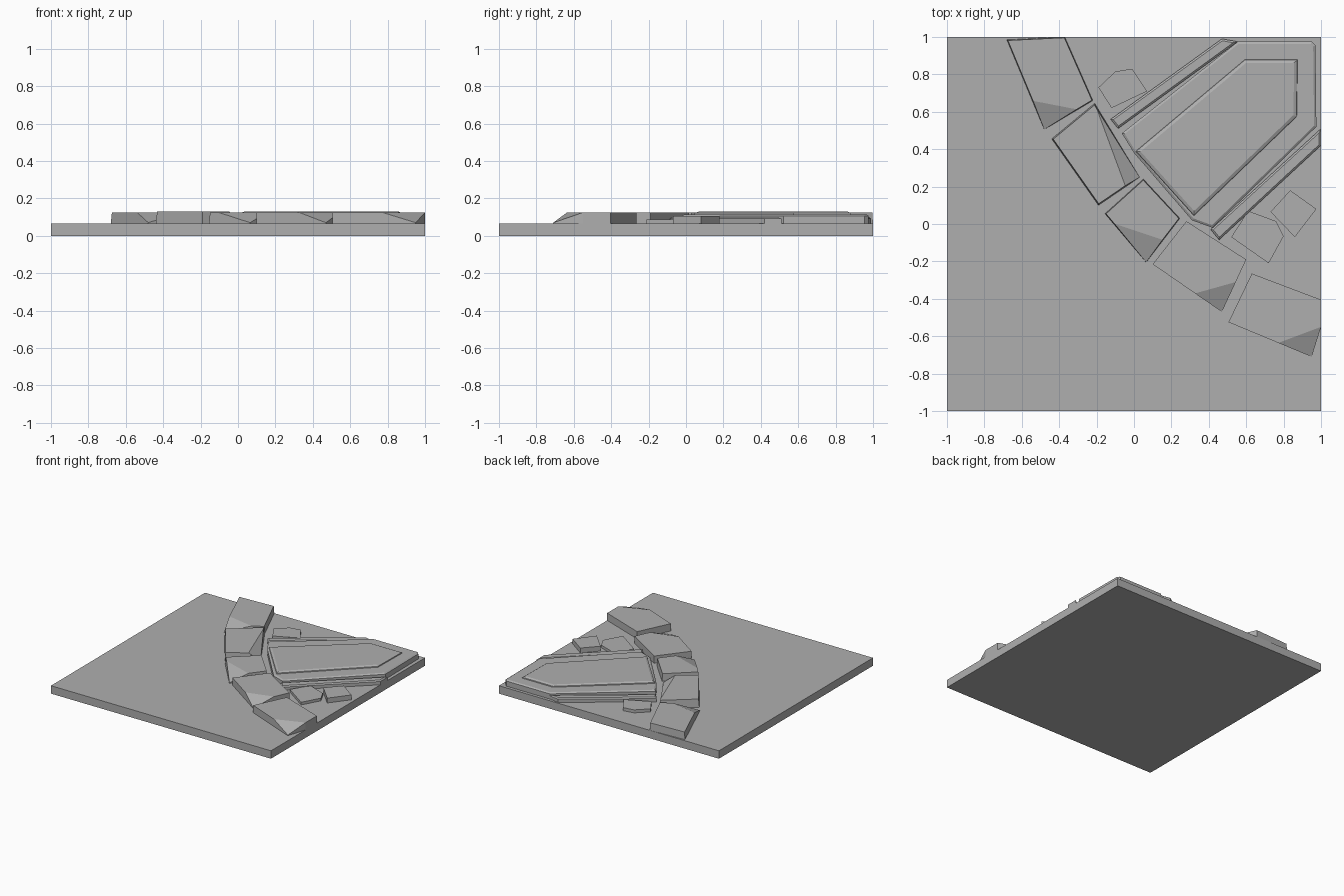
import bpy, bmesh
from mathutils import Vector

if "Cube" in bpy.data.objects:
    bpy.data.objects.remove(bpy.data.objects["Cube"])

# dark stone grey
stone_mat = bpy.data.materials.new("stone_grey")
stone_mat.diffuse_color = (.43, .43, .43, 1)
stone_mat.use_nodes = True
stone_mat.node_tree.nodes["Principled BSDF"].inputs["Base Color"].default_value = stone_mat.diffuse_color


def inset(pts, d):
    # move every edge of a counter-clockwise outline inward by d
    out, n = [], len(pts)
    for i in range(n):
        a, b, c = (Vector(pts[(i + k) % n]) for k in (-1, 0, 1))
        e1, e2 = (b - a).normalized(), (c - b).normalized()
        n1, n2 = Vector((-e1.y, e1.x)), Vector((-e2.y, e2.x))
        m = n1 + n2
        out.append(b + m * (d / max(0.3, 1 + n1.dot(n2))))
    return out


def layered(name, pts, levels, chips=()):
    # stack outline rings given as (inset, z); chips cut corners off with planes
    area = sum(pts[i - 1][0] * p[1] - p[0] * pts[i - 1][1] for i, p in enumerate(pts))
    if area < 0:
        pts = pts[::-1]
    bm = bmesh.new()
    rings = [[bm.verts.new((p[0], p[1], z)) for p in inset(pts, d)] for d, z in levels]
    n = len(pts)
    for lo, hi in zip(rings, rings[1:]):
        for i in range(n):
            j = (i + 1) % n
            bm.faces.new((lo[i], lo[j], hi[j], hi[i]))
    bm.faces.new(rings[0][::-1])
    bm.faces.new(rings[-1])
    for p, q, low in chips:
        p, q, low = Vector(p), Vector(q), Vector(low)
        nor = (q - p).cross(low - p).normalized()
        if nor.z < 0:
            nor = -nor
        bmesh.ops.bisect_plane(bm, geom=bm.verts[:] + bm.edges[:] + bm.faces[:],
                               plane_co=p, plane_no=nor, clear_outer=True)
        bmesh.ops.holes_fill(bm, edges=[e for e in bm.edges if e.is_boundary], sides=0)
    bmesh.ops.recalc_face_normals(bm, faces=bm.faces[:])
    me = bpy.data.meshes.new(name)
    bm.to_mesh(me)
    bm.free()
    me.materials.append(stone_mat)
    ob = bpy.data.objects.new(name, me)
    bpy.context.collection.objects.link(ob)
    return ob


# ground slab
S = 0.065
layered("ground_slab", [(-1, -1), (1, -1), (1, 1), (-1, 1)], [(0, 0), (0, S)])

# arc of border stones with chipped corners: outline, top height, side taper, chips
H = 0.125
stones = [
    ([(-.68, .985), (-.37, 1), (-.22, .66), (-.48, .505)], H, .004,
     [((-.60, .67, H), (-.29, .61, H), (-.48, .505, .07))]),
    ([(-.44, .455), (-.21, .645), (.03, .25), (-.19, .10)], .13, .006,
     [((-.21, .645, .13), (-.06, .24, .13), (.03, .25, .066))]),
    ([(.05, .24), (.245, .03), (.065, -.205), (-.155, .055)], H, .004,
     [((-.085, -.005, H), (.02, -.04, H), (.065, -.205, .07))]),
    ([(.28, .015), (.60, -.19), (.47, -.47), (.10, -.215)], H, 0,
     [((.33, -.37, H), (.545, -.31, H), (.47, -.47, .07))]),
    ([(.63, -.265), (1, -.405), (1, -.55), (.95, -.71), (.505, -.525)], H, 0,
     [((.76, -.64, H), (1, -.55, H), (.95, -.71, .07))]),
]
for i, (outline, top, taper, chips) in enumerate(stones):
    layered(f"border_stone_{i + 1}", outline, [(0, 0), (0, S), (taper, top)], chips)

# small flat pebbles
pebbles = [
    ([(-.19, .73), (-.10, .815), (-.01, .83), (.07, .71), (-.12, .62)], .09),
    ([(.61, .07), (.76, .015), (.80, -.065), (.72, -.21), (.52, -.07)], .087),
    ([(.835, .18), (.975, .08), (.86, -.07), (.73, .065)], .105),
]
for i, (outline, z) in enumerate(pebbles):
    layered(f"small_stone_{i + 1}", outline, [(0, 0), (0, z)])

# low side strips of the plaque
layered("left_strip", [(-.125, .56), (.47, .99), (.555, .975), (-.085, .51)],
        [(0, .03), (0, .092), (.01, .1)])
layered("right_strip", [(.41, -.03), (1, .51), (1, .42), (.455, -.085)],
        [(0, .03), (0, .092), (.01, .1)])

# stepped plaque: wide tier and raised centre panel
layered("plaque_tier", [(-.065, .485), (.555, .975), (.95, .975), (.97, .955), (.975, .52),
                        (.42, -.02), (.31, .02), (0, .38)],
        [(0, .03), (0, .107), (.012, .115)])
layered("plaque_panel", [(-.005, .39), (.59, .89), (.885, .89), (.88, .57), (.32, .03)],
        [(0, .08), (.012, .122), (.028, .13)])
